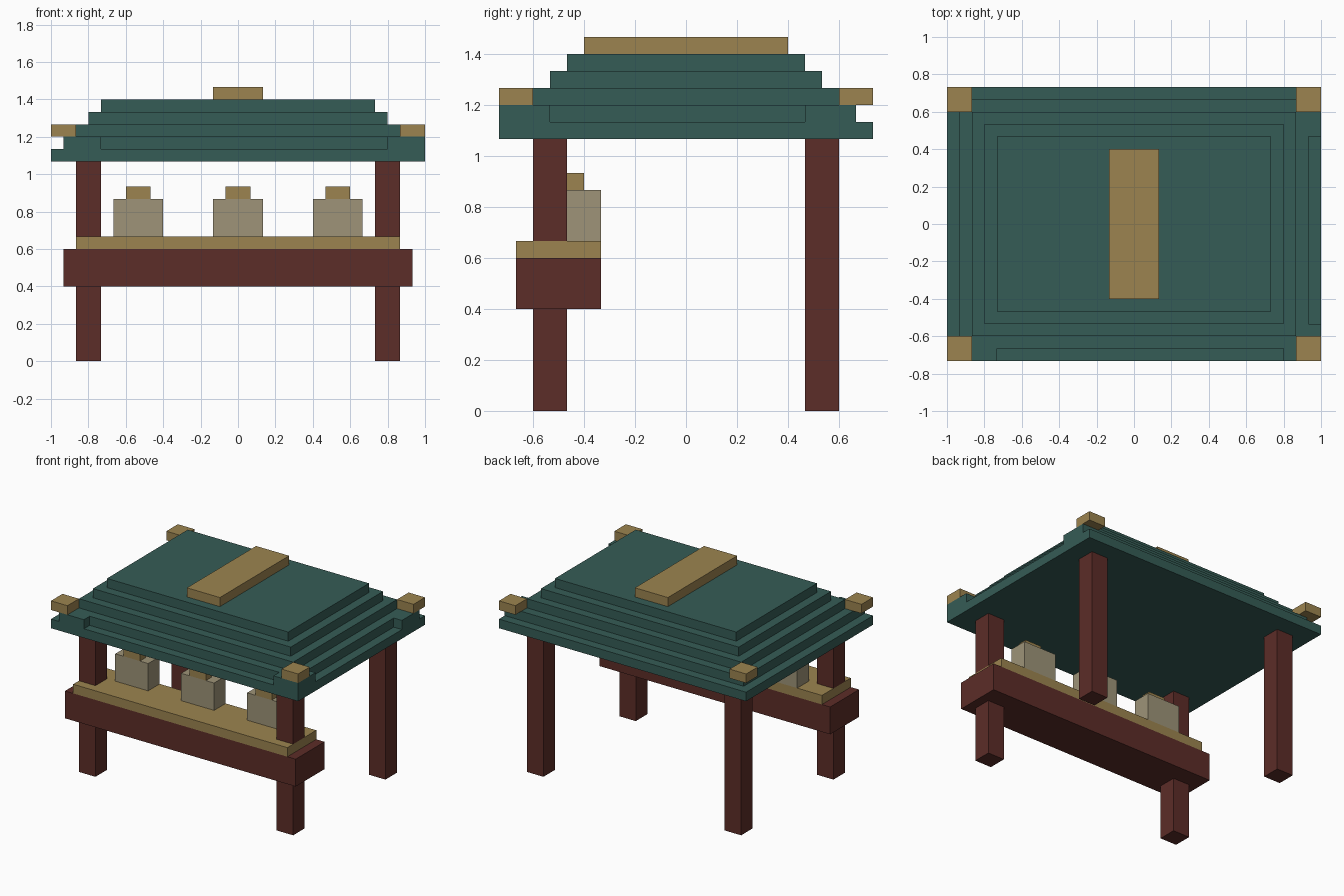
import bpy, bmesh

if "Cube" in bpy.data.objects:
    bpy.data.objects.remove(bpy.data.objects["Cube"])

U = 1 / 15  # the whole model sits on a 1/15 unit grid


def material(name, rgb):
    m = bpy.data.materials.new(name)
    m.diffuse_color = (*rgb, 1)
    m.use_nodes = True
    m.node_tree.nodes["Principled BSDF"].inputs["Base Color"].default_value = m.diffuse_color
    return m


WOOD = material("dark_red_wood", (0.107, 0.026, 0.021))
TILE = material("green_tile", (0.036, 0.107, 0.093))
GOLD = material("gold", (0.333, 0.231, 0.08))
STONE = material("stone", (0.342, 0.296, 0.188))


def prism(name, outline, z0, z1, mat):
    """Extrude a counter-clockwise outline in grid units from z0 to z1."""
    bm = bmesh.new()
    base = bm.faces.new([bm.verts.new((x * U, y * U, z0 * U)) for x, y in outline])
    top = bmesh.ops.extrude_face_region(bm, geom=[base])["geom"]
    verts = [g for g in top if isinstance(g, bmesh.types.BMVert)]
    bmesh.ops.translate(bm, verts=verts, vec=(0, 0, (z1 - z0) * U))
    bmesh.ops.recalc_face_normals(bm, faces=bm.faces)
    mesh = bpy.data.meshes.new(name)
    bm.to_mesh(mesh)
    bm.free()
    mesh.materials.append(mat)
    obj = bpy.data.objects.new(name, mesh)
    bpy.context.collection.objects.link(obj)
    return obj


def box(name, x0, x1, y0, y1, z0, z1, mat):
    return prism(name, [(x0, y0), (x1, y0), (x1, y1), (x0, y1)], z0, z1, mat)


# Posts (the front ones are interrupted by the counter) and roof corner caps
for side, s in (("left", -1), ("right", 1)):
    x0, x1 = sorted((11 * s, 13 * s))
    box(f"back_post_{side}", x0, x1, 7, 9, 0, 16, WOOD)
    box(f"front_leg_{side}", x0, x1, -9, -7, 0, 6, WOOD)
    box(f"front_post_{side}", x0, x1, -9, -7, 10, 16, WOOD)
    x0, x1 = sorted((13 * s, 15 * s))
    box(f"front_roof_cap_{side}", x0, x1, -11, -9, 18, 19, GOLD)
    box(f"back_roof_cap_{side}", x0, x1, 9, 11, 18, 19, GOLD)

# Counter
box("counter_beam", -14, 14, -10, -5, 6, 9, WOOD)
box("counter_top", -13, 13, -10, -5, 9, 10, GOLD)

# Jars with lids
for i, x in enumerate((-8, 0, 8), 1):
    box(f"jar_{i}", x - 2, x + 2, -7, -5, 10, 13, STONE)
    box(f"jar_lid_{i}", x - 1, x + 1, -7, -6, 13, 14, GOLD)

# Stepped roof: eave, notched second tier, then shrinking tiers and ridge
box("roof_eave", -15, 15, -11, 11, 16, 17, TILE)
prism("roof_notched_tier",
      [(-14, -11), (-11, -11), (-11, -10), (12, -10), (12, -11), (15, -11),
       (15, -8), (14, -8), (14, 7), (15, 7), (15, 10), (-14, 10)],
      17, 18, TILE)
for i in range(3):
    box(f"roof_tier_{i + 3}", i - 13, 13 - i, i - 9, 9 - i, 18 + i, 19 + i, TILE)
box("roof_ridge", -2, 2, -6, 6, 21, 22, GOLD)
